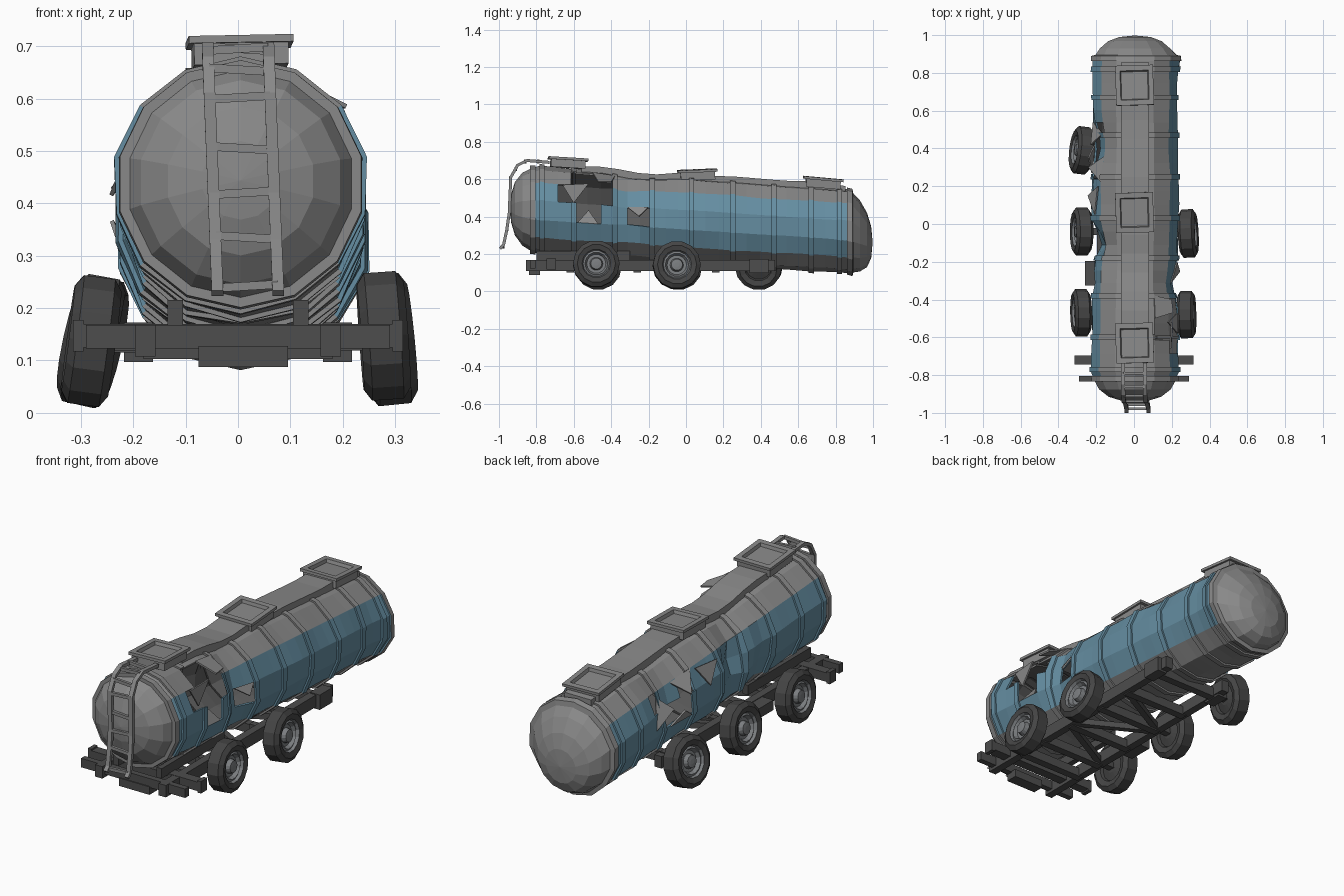
import bpy, bmesh, math
from mathutils import Vector, Euler, noise

if "Cube" in bpy.data.objects:
    bpy.data.objects.remove(bpy.data.objects["Cube"])

def material(name, r, g, b):
    m = bpy.data.materials.new(name)
    m.diffuse_color = (r, g, b, 1)
    m.use_nodes = True
    m.node_tree.nodes["Principled BSDF"].inputs["Base Color"].default_value = m.diffuse_color
    return m

GREY = material("weathered grey metal", .25, .25, .25)
BLUE = material("faded blue paint", .13, .27, .36)
INNER = material("dark tank interior", .12, .12, .12)
INNER2 = INNER
FRAME = material("dark chassis steel", .075, .075, .075)
TYRE = material("worn tyre rubber", .06, .06, .06)
HUB = material("hub steel", .20, .21, .22)

def finish(name, bm, mats):
    me = bpy.data.meshes.new(name)
    bm.to_mesh(me)
    bm.free()
    for m in mats:
        me.materials.append(m)
    ob = bpy.data.objects.new(name, me)
    bpy.context.collection.objects.link(ob)
    return ob

def loft(rings, rule=None, poke=None):
    """Bridge closed rings of points; rule(ring, side) gives the material index."""
    bm = bmesh.new()
    vs = [[bm.verts.new(p) for p in ring] for ring in rings]
    n = len(rings[0])
    for i in range(len(vs) - 1):
        for k in range(n):
            f = bm.faces.new((vs[i][k], vs[i][(k + 1) % n], vs[i + 1][(k + 1) % n], vs[i + 1][k]))
            f.material_index = rule(i, k) if rule else 0
    caps = [bm.faces.new(vs[0]), bm.faces.new(vs[-1])]
    for c, i in zip(caps, (0, len(vs) - 2)):
        c.material_index = rule(i, 3) if rule else 0
    bmesh.ops.recalc_face_normals(bm, faces=bm.faces)
    if poke:
        bmesh.ops.poke(bm, faces=caps, offset=poke)
    return bm

def box(name, c, s, mat, rot=(0, 0, 0)):
    bm = bmesh.new()
    bmesh.ops.create_cube(bm, size=1)
    for v in bm.verts:
        v.co = Vector(c) + Euler(rot).to_matrix() @ Vector(v.co[i] * s[i] for i in range(3))
    return finish(name, bm, [mat])

# ---- tank surface: sagging axis, dents as (y, angle, depth, y spread, angle spread)
DENTS = [(-.10, 172, .085, .08, 34), (-.30, 195, .04, .07, 30), (-.32, 10, .045, .08, 40),
         (-.20, 90, .022, .13, 45), (.42, 160, .05, .13, 32), (.86, -5, -.018, .06, 30),
         (.10, 0, -.008, .10, 40)]
SIDES = 14
STEP = 360 / SIDES

def axis_z(y):
    return .435 - .11 * (y + .8) / 1.68 - max(0, y - .88) * .5

def tank_point(y, deg, r=None, dr=0):
    a = math.radians(deg)
    base = .235 - .008 * max(0, y)
    rad = (base if r is None else r) + dr
    if -.8 < y < .9:
        rad += .010 * noise.noise(Vector((math.cos(a) * 1.6, y * 6, math.sin(a) * 1.6)))
        for dy, da, dep, sy, sa in DENTS:
            d = (deg - da + 180) % 360 - 180
            rad -= dep * math.exp(-((y - dy) / sy) ** 2 - (d / sa) ** 2)
    return Vector((.005 + rad * math.cos(a), y, axis_z(y) + rad * math.sin(a)))

# stations (y, radius, extra) with raised ribs
stations = [(-.935, .075, 0), (-.915, .142, 0), (-.875, .195, 0), (-.835, .217, 0),
            (-.835, .236, 0), (-.805, .238, 0), (-.805, None, -.006)]
ribs = [-.77, -.6, -.38, -.18, .03, .25, .47, .67, .82]
prev = -.805
for y in ribs + [.862]:
    gaps = max(1, round((y - prev) / .07))
    stations += [(prev + (y - prev) * j / gaps, None, 0) for j in range(1, gaps)]
    if y < .86:
        stations += [(y - .014, None, 0), (y - .014, None, .009), (y + .014, None, .009), (y + .014, None, 0)]
    prev = y
stations += [(.862, None, 0), (.862, None, .008), (.89, None, .008), (.895, .213, 0),
             (.93, .19, 0), (.968, .145, 0), (.99, .085, 0)]
rings = [[tank_point(y, (k - .5) * STEP, r, dr) for k in range(SIDES)] for y, r, dr in stations]

def mid_y(i):
    return (stations[i][0] + stations[i + 1][0]) / 2

def tank_colour(i, k):
    return int(k in (13, 0, 1, 6, 7, 8) and -.80 < mid_y(i) < .87)

bm = loft(rings, tank_colour, .008)
# torn openings: (side, y start, y end)
HOLES = [(1, -.67, -.40), (2, -.62, -.385), (0, -.585, -.46), (0, -.32, -.2),
         (7, .27, .45), (6, .23, .36), (6, .48, .54)]
torn = []
for f in bm.faces:
    c = f.calc_center_median()
    k = round(math.degrees(math.atan2(c.z - axis_z(c.y), c.x - .005)) / STEP) % SIDES
    if any(k == h and a < c.y < b for h, a, b in HOLES):
        torn.append(f)
bmesh.ops.delete(bm, geom=torn, context='FACES')
tank = finish("tank", bm, [GREY, BLUE, INNER, INNER2])
mod = tank.modifiers.new("shell", 'SOLIDIFY')
mod.thickness, mod.offset, mod.material_offset = .01, -1, 2

# ---- bent metal flaps around the openings, as (y, angle, offset)
FLAPS = [[(-.66, 38, 0), (-.52, 40, .015), (-.60, 15, -.04)],
         [(-.50, 64, 0), (-.38, 64, 0), (-.40, 42, .03), (-.47, 40, .025)],
         [(-.58, -13, 0), (-.47, -13, 0), (-.52, 6, -.06)],
         [(-.31, 13, 0), (-.20, 13, 0), (-.25, 0, .02)],
         [(.22, 141, 0), (.36, 141, 0), (.30, 165, .045)],
         [(.48, 148, 0), (.54, 185, 0), (.42, 170, .05)],
         [(.27, 193, 0), (.42, 193, 0), (.35, 178, .035)],
         [(.05, 150, .015), (.20, 145, .01), (.15, 170, .025)]]
bm = bmesh.new()
for pts in FLAPS:
    bm.faces.new([bm.verts.new(tank_point(y, a, None, d)) for y, a, d in pts])
flaps = finish("torn_flaps", bm, [GREY])
flaps.modifiers.new("sheet", 'SOLIDIFY').thickness = .008

# ---- walkway along the top
walk = []
for j in range(15):
    y = -.56 + j * .101
    z = tank_point(y, 90).z
    walk.append([(-.07, y, z - .03), (.08, y, z - .03), (.08, y, z + .016), (-.07, y, z + .016)])
finish("walkway", loft(walk), [GREY])

# ---- square hatches with recessed lids
def hatch(name, y, z, tilt, roll):
    bm = bmesh.new()
    rect = lambda w, l, h: [bm.verts.new((sx * w, sy * l, h)) for sx, sy in ((-1, -1), (1, -1), (1, 1), (-1, 1))]
    prof = [rect(.09, .092, -.055), rect(.09, .092, -.014), rect(.1, .106, -.014),
            rect(.1, .106, 0), rect(.075, .078, 0), rect(.07, .073, -.016)]
    for a, b in zip(prof, prof[1:]):
        for k in range(4):
            bm.faces.new((a[k], a[(k + 1) % 4], b[(k + 1) % 4], b[k]))
    bm.faces.new(prof[-1])
    bm.faces.new(prof[0][::-1])
    ob = finish(name, bm, [GREY])
    ob.location, ob.rotation_euler = (.003, y, z), (tilt, roll, .03)

hatch("front_hatch", -.63, .715, -.06, -.02)
hatch("middle_hatch", .06, .652, .04, .02)
hatch("rear_hatch", .735, .608, -.09, .01)

# ---- ladder hooked over the front dome
PATH = [(-.73, .69), (-.85, .70), (-.90, .675), (-.937, .61), (-.945, .42), (-.958, .33), (-.975, .25), (-.995, .228)]
for name, x0 in (("left_ladder_rail", -.058), ("right_ladder_rail", .058)):
    sweep = []
    for i, (y, z) in enumerate(PATH):
        a, b = PATH[max(0, i - 1)], PATH[min(len(PATH) - 1, i + 1)]
        t = Vector((b[0] - a[0], b[1] - a[1])).normalized() * .008
        x = x0 + .04 * (.7 - z)
        sweep.append([(x + sx * .011, y - s * t.y, z + s * t.x) for sx, s in ((-1, -1), (1, -1), (1, 1), (-1, 1))])
    finish(name, loft(sweep), [GREY])
for i, (y, z) in enumerate([(-.79, .695), (-.86, .695), (-.91, .655), (-.938, .602), (-.941, .505),
                            (-.945, .42), (-.957, .335), (-.978, .242)]):
    box("ladder_rung_%d" % i, (.04 * (.7 - z), y, z), (.115, .014, .016), GREY, (0, .06 * (-1) ** i, 0))

# ---- chassis
for s, n in ((-1, "left"), (1, "right")):
    box(n + "_chassis_rail", (s * .177, -.19, .138), (.04, 1.33, .06), FRAME)
    box(n + "_rail_end", (s * .19, .39, .135), (.055, .10, .075), FRAME)
    box(n + "_bumper_end", (s * .305, -.72, .147), (.02, .05, .06), FRAME)
    box(n + "_saddle_front", (s * .12, -.55, .19), (.03, .5, .05), FRAME)
box("front_bumper", (0, -.82, .145), (.58, .03, .045), FRAME)
box("second_bumper", (0, -.72, .147), (.61, .05, .045), FRAME)
box("front_plate", (.01, -.81, .108), (.17, .06, .04), FRAME)
for i, y in enumerate((-.62, -.47, -.26, -.04, .16, .39)):
    box("cross_beam_%d" % i, (0, y, .125), (.36, .04, .045), FRAME)
for i, (y, a) in enumerate(((-.365, .5), (-.15, -.5), (.06, .5))):
    box("diagonal_brace_%d" % i, (0, y, .125), (.40, .03, .03), FRAME, (0, 0, a))
box("left_side_bracket", (-.225, -.26, .14), (.07, .13, .05), FRAME)

# ---- wheels: lathe profile (axial, radius), outer side positive
PROFILE = [(-.03, .03), (-.02, .07), (-.036, .075), (-.045, .104), (-.03, .127), (.03, .127),
           (.045, .104), (.038, .078), (.024, .072), (.03, .062), (.012, .052), (.012, .036), (.034, .03), (.036, .012)]

def wheel(name, x, y, z, r, camber, yaw):
    s = 1 if x > 0 else -1
    rg = []
    for u, q in PROFILE:
        rg.append([(s * u, q * math.cos(t * math.tau / 14), q * math.sin(t * math.tau / 14)) for t in range(14)])
    ob = finish(name, loft(rg, lambda i, k: 1 if i >= 7 else 0), [TYRE, HUB])
    ob.location, ob.rotation_euler = (x, y, z), (0, camber, yaw)
    ob.scale = (1, r / .127, r / .127)

WHEELS = [("left_front_wheel", -.28, -.47, .137, .126, .13, .02), ("left_middle_wheel", -.277, -.04, .138, .127, .18, 0),
          ("left_rear_wheel", -.277, .39, .136, .126, .22, -.12), ("right_front_wheel", .278, -.48, .147, .125, -.07, .02),
          ("right_middle_wheel", .287, -.05, .14, .128, -.10, .05)]
for w in WHEELS:
    wheel(*w)
    s = 1 if w[1] > 0 else -1
    box(w[0].replace("wheel", "axle"), (s * .19, w[2], .137), (.16, .035, .035), FRAME)
